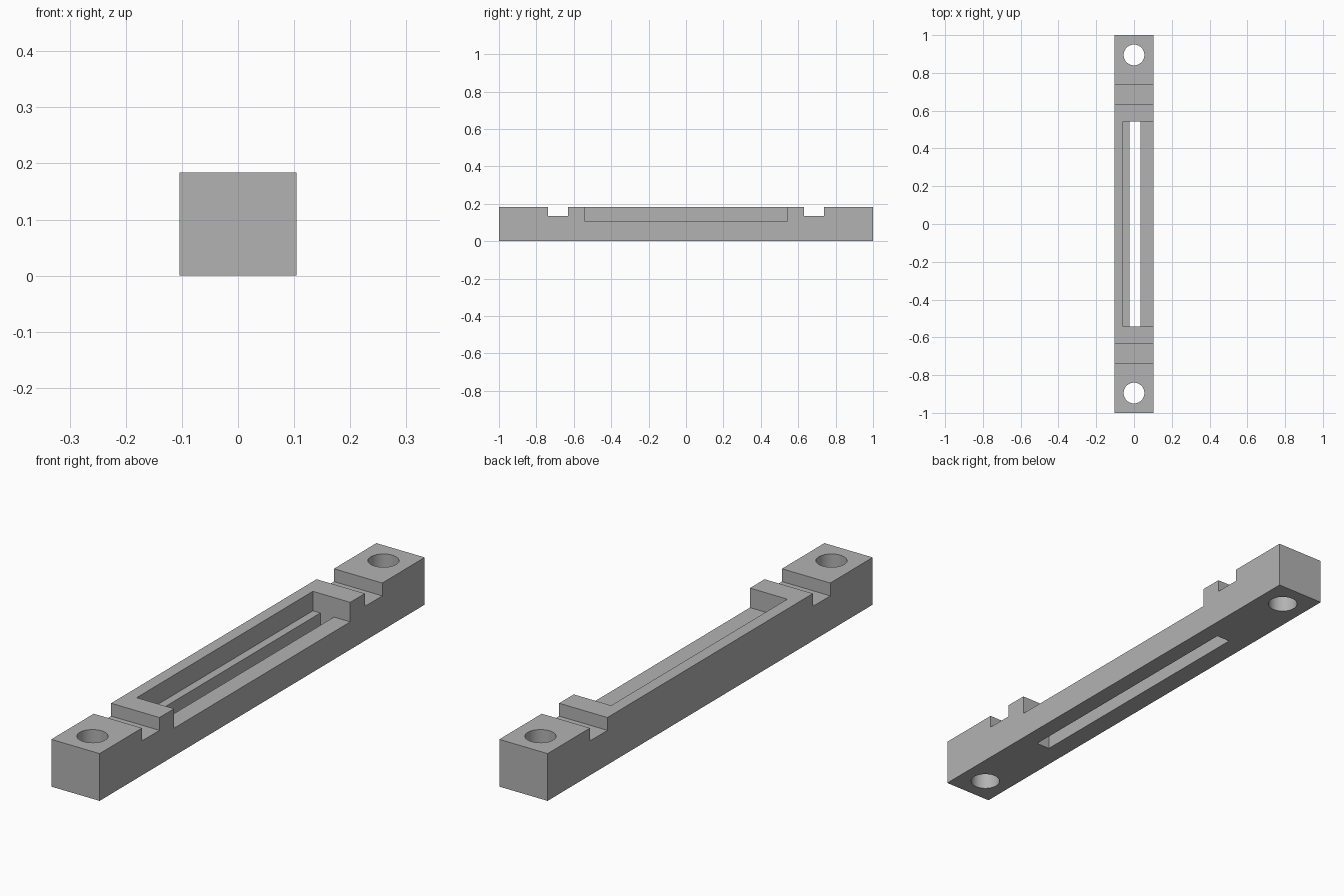
import bpy, bmesh, math

if "Cube" in bpy.data.objects:
    bpy.data.objects.remove(bpy.data.objects["Cube"], do_unlink=True)

HALF_W, HEIGHT = 0.104, 0.184
FLOOR_Z, NOTCH_Z = 0.108, 0.134
POCKET_Y = 0.542
OVER = 0.05  # cutter overshoot past the surface

grey = bpy.data.materials.new("plain grey")
grey.use_nodes = True
colour = (0.45, 0.45, 0.45, 1)
grey.diffuse_color = colour
grey.node_tree.nodes["Principled BSDF"].inputs["Base Color"].default_value = colour


def finish(name, bm):
    mesh = bpy.data.meshes.new(name)
    bm.to_mesh(mesh)
    bm.free()
    mesh.materials.append(grey)
    obj = bpy.data.objects.new(name, mesh)
    bpy.context.collection.objects.link(obj)
    return obj


def box(name, x, y, z):
    bm = bmesh.new()
    bmesh.ops.create_cube(bm, size=1)
    for v in bm.verts:
        for axis, (low, high) in enumerate((x, y, z)):
            v.co[axis] = high if v.co[axis] > 0 else low
    return finish(name, bm)


def cylinder(name, x, y, radius):
    bm = bmesh.new()
    bmesh.ops.create_cone(bm, cap_ends=True, segments=48, radius1=radius,
                          radius2=radius, depth=1)
    bmesh.ops.translate(bm, verts=bm.verts, vec=(x, y, 0))
    return finish(name, bm)


# Solid bar
bar = box("mounting_bar", (-HALF_W, HALF_W), (-1, 1), (0, HEIGHT))
above, below = HEIGHT + OVER, -OVER

# Pocket open on the left side, with a slot through its floor
cutters = [
    box("pocket_cutter", (-0.057, HALF_W + OVER), (-POCKET_Y, POCKET_Y), (FLOOR_Z, above)),
    box("slot_cutter", (-0.025, 0.034), (-POCKET_Y, POCKET_Y), (below, above)),
]

# Cross notch and screw hole at each end
for end, side in (("front", -1), ("back", 1)):
    y = sorted((side * 0.632, side * 0.739))
    cutters.append(box(end + "_notch_cutter", (-HALF_W - OVER, HALF_W + OVER), y, (NOTCH_Z, above)))
    cutters.append(cylinder(end + "_hole_cutter", 0, side * 0.895, 0.055))

bpy.context.view_layer.objects.active = bar
for cutter in cutters:
    cutter.hide_render = True
    cut = bar.modifiers.new(cutter.name, "BOOLEAN")
    cut.operation = "DIFFERENCE"
    cut.solver = "EXACT"
    cut.object = cutter
    bpy.ops.object.modifier_apply(modifier=cut.name)
    bpy.data.objects.remove(cutter, do_unlink=True)

# Smooth hole walls, crisp edges
bpy.ops.object.select_all(action="DESELECT")
bar.select_set(True)
bpy.ops.object.shade_smooth_by_angle(angle=math.radians(30))
